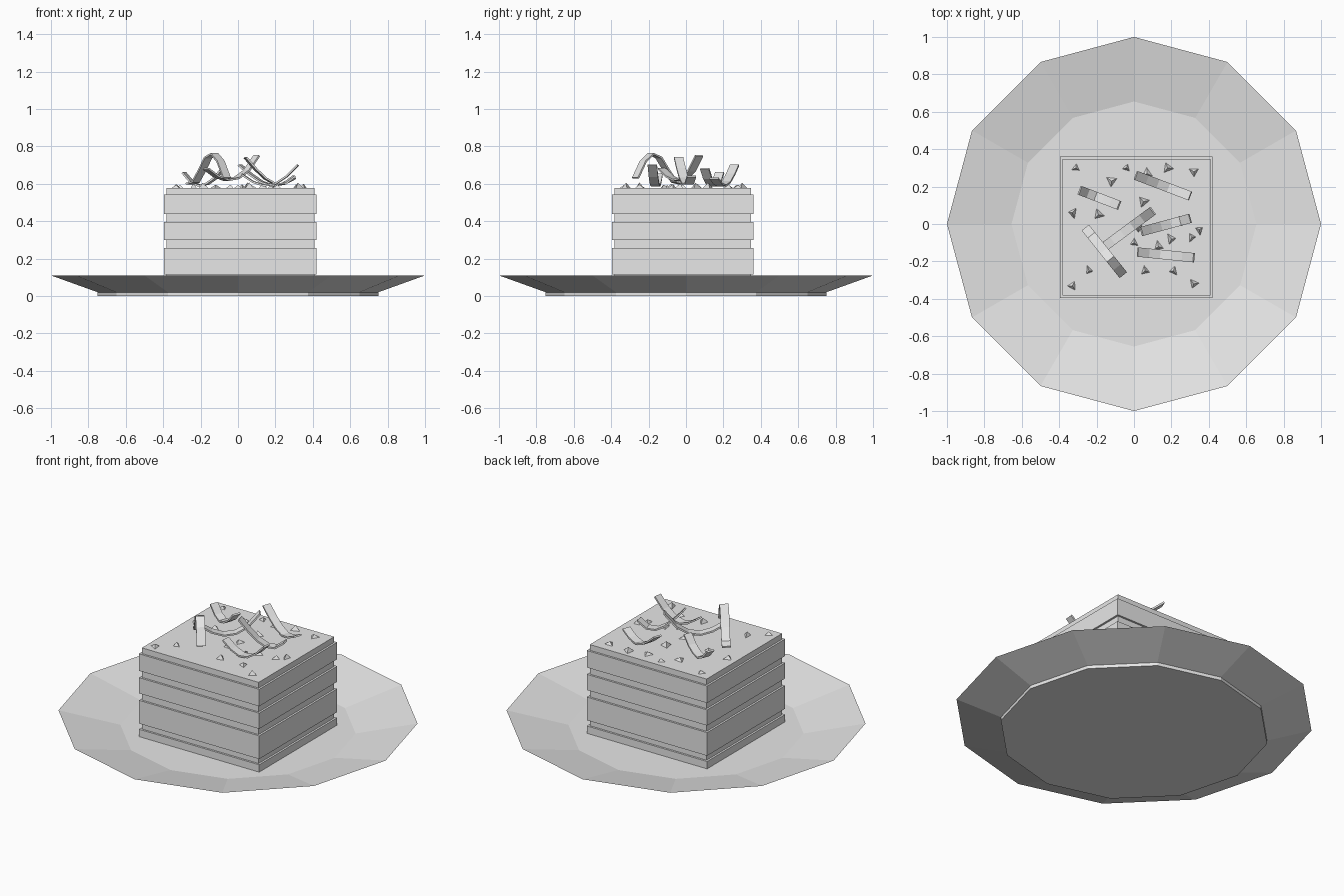
import bpy
import bmesh
import math
import random
from mathutils import Vector

old = bpy.data.objects.get("Cube")
if old:
    bpy.data.objects.remove(old, do_unlink=True)

random.seed(4)
grey = bpy.data.materials.new("plain grey")
grey.use_nodes = True
grey.diffuse_color = (0.8, 0.8, 0.8, 1)
grey.node_tree.nodes["Principled BSDF"].inputs["Base Color"].default_value = grey.diffuse_color


def finish(bm, name):
    """Turn a bmesh into a flat-shaded named object."""
    bmesh.ops.recalc_face_normals(bm, faces=bm.faces)
    mesh = bpy.data.meshes.new(name)
    bm.to_mesh(mesh)
    bm.free()
    mesh.materials.append(grey)
    obj = bpy.data.objects.new(name, mesh)
    bpy.context.collection.objects.link(obj)
    return obj


def loft(bm, rings):
    """Skin a list of point rings and cap both ends."""
    loops = [[bm.verts.new(p) for p in ring] for ring in rings]
    n = len(loops[0])
    for a, b in zip(loops, loops[1:]):
        for i in range(n):
            j = (i + 1) % n
            bm.faces.new((a[i], a[j], b[j], b[i]))
    bm.faces.new(loops[0][::-1])
    bm.faces.new(loops[-1])


def polygon(radius, z, sides=12):
    step = math.tau / sides
    return [(radius * math.cos(i * step), radius * math.sin(i * step), z)
            for i in range(sides)]


def square(inset, z):
    left, right, front, back = -0.395 + inset, 0.42 - inset, -0.395 + inset, 0.36 - inset
    return [(left, front, z), (right, front, z), (right, back, z), (left, back, z)]


# Twelve-sided plate with a foot and a sloping rim
bm = bmesh.new()
profile = [(0.75, 0), (0.75, 0.02), (1, 0.11), (0.655, 0.035)]
loft(bm, [polygon(r, z) for r, z in profile])
finish(bm, "plate")

# Sponge layers, with slightly narrower cream between them
levels = [0.03, 0.08, 0.115, 0.257, 0.3, 0.396, 0.438, 0.542, 0.577]
for i, (low, high) in enumerate(zip(levels, levels[1:])):
    inset = 0.012 * (i % 2)
    bm = bmesh.new()
    loft(bm, [square(inset, low), square(inset, high)])
    finish(bm, f"{'cream' if i % 2 else 'sponge'}_layer_{i // 2 + 1}")


def curl(name, start, end, heights, width=0.05, thick=0.01):
    """A bent ribbon running from start to end through the given heights."""
    a, b = Vector((*start, 0)), Vector((*end, 0))
    side = Vector((a.y - b.y, b.x - a.x, 0)).normalized() * width / 2
    last = len(heights) - 1
    path = [a.lerp(b, i / last) + Vector((0, 0, z)) for i, z in enumerate(heights)]
    rings = []
    for i, p in enumerate(path):
        along = path[min(i + 1, last)] - path[max(i - 1, 0)]
        up = along.cross(side).normalized() * thick / 2
        rings.append([p - side - up, p + side - up, p + side + up, p - side + up])
    bm = bmesh.new()
    loft(bm, rings)
    finish(bm, name)


# Shaved curls piled on top
curls = [
    ((-0.29, 0.18), (-0.08, 0.1), (0.66, 0.61, 0.59, 0.6, 0.63, 0.68)),
    ((0.01, 0.26), (0.3, 0.15), (0.7, 0.65, 0.61, 0.59, 0.6, 0.63)),
    ((-0.17, -0.13), (0.1, 0.07), (0.68, 0.64, 0.62, 0.63, 0.67, 0.75)),
    ((0.04, -0.04), (0.3, 0.03), (0.74, 0.68, 0.63, 0.6, 0.6, 0.64)),
    ((0.02, -0.15), (0.32, -0.18), (0.65, 0.61, 0.59, 0.6, 0.64, 0.7)),
    ((-0.26, -0.02), (-0.06, -0.27), (0.6, 0.61, 0.67, 0.74, 0.76, 0.72, 0.63)),
]
for i, (start, end, heights) in enumerate(curls):
    curl(f"curl_{i + 1}", start, end, heights)

# Small pointed crumbs scattered over the top
crumbs = [(-0.31, 0.3), (-0.12, 0.23), (-0.04, 0.3), (0.07, 0.27), (0.18, 0.3),
          (0.32, 0.28), (-0.33, 0.06), (-0.19, 0.05), (-0.33, -0.33),
          (-0.24, -0.25), (0.06, -0.25), (0.21, -0.25), (0.32, -0.32),
          (0.35, -0.03), (0, -0.1), (0.05, 0.12), (0.2, -0.08), (0.13, -0.12),
          (0.02, -0.02), (0.31, -0.07)]
bm = bmesh.new()
for x, y in crumbs:
    turn = random.uniform(0, math.tau)
    base = []
    for k in range(3):
        reach = random.uniform(0.02, 0.035)
        angle = turn + k * math.tau / 3
        base.append(bm.verts.new((x + reach * math.cos(angle),
                                  y + reach * math.sin(angle), levels[-1])))
    tip = bm.verts.new((x, y, levels[-1] + random.uniform(0.015, 0.03)))
    bm.faces.new(base)
    for k in range(3):
        bm.faces.new((base[k], base[(k + 1) % 3], tip))
finish(bm, "crumbs")
